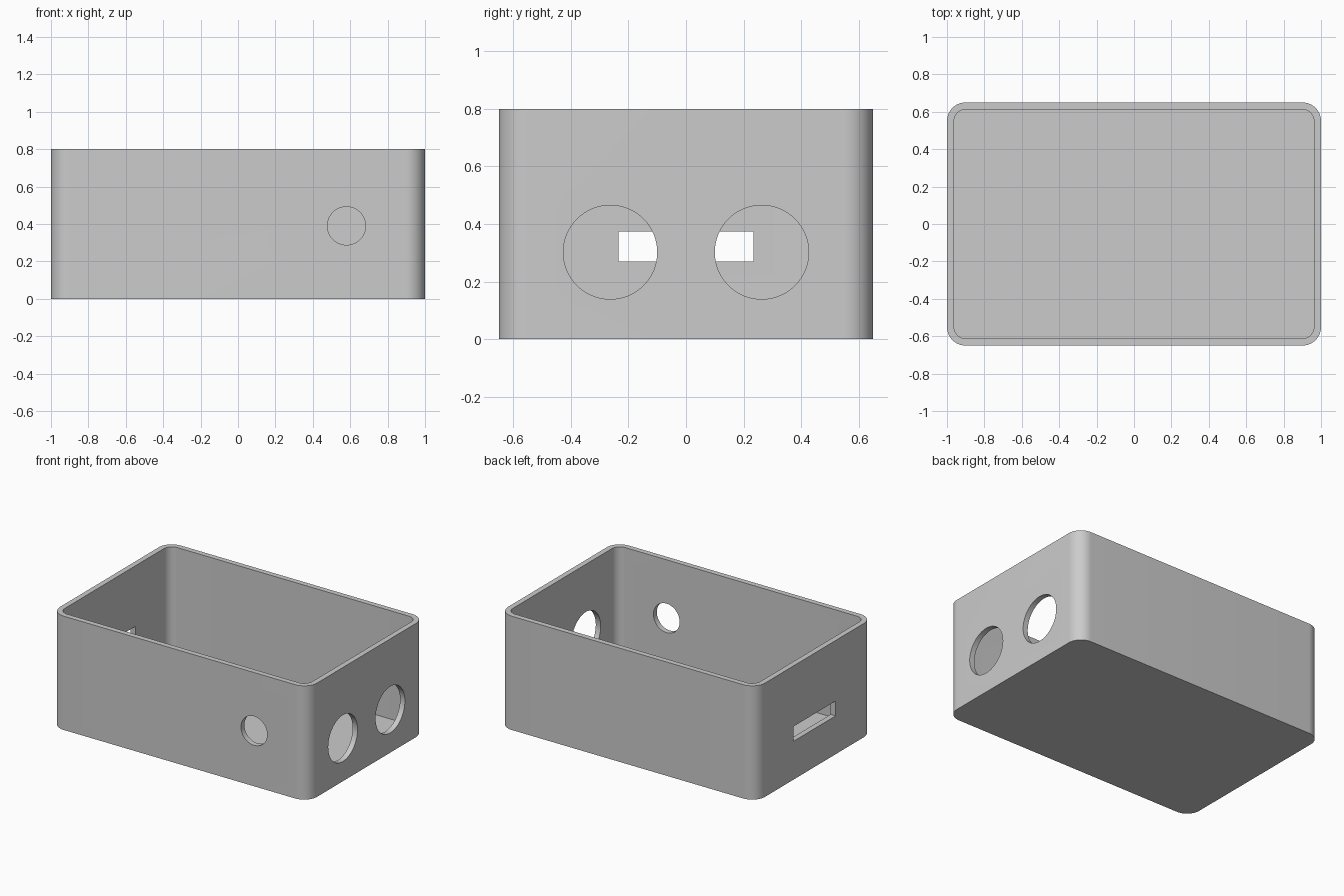
import bpy, bmesh, math
from mathutils import Matrix

cube = bpy.data.objects.get("Cube")
if cube:
    bpy.data.objects.remove(cube, do_unlink=True)

HALF_X, HALF_Y, HEIGHT = 1.0, 0.65, 0.8
WALL, CORNER = 0.038, 0.1

grey = bpy.data.materials.new("plain grey")
grey.use_nodes = True
colour = (0.6, 0.6, 0.6, 1)
grey.diffuse_color = colour
grey.node_tree.nodes["Principled BSDF"].inputs["Base Color"].default_value = colour


def add_object(name, bm):
    bmesh.ops.recalc_face_normals(bm, faces=bm.faces)
    mesh = bpy.data.meshes.new(name)
    bm.to_mesh(mesh)
    bm.free()
    mesh.materials.append(grey)
    obj = bpy.data.objects.new(name, mesh)
    bpy.context.collection.objects.link(obj)
    return obj


def rounded_block(name, inset, bottom, top, steps=16):
    """Upright block with rounded vertical corners."""
    bm = bmesh.new()
    radius = CORNER - inset
    ring = []
    for quarter, (sx, sy) in enumerate([(1, 1), (-1, 1), (-1, -1), (1, -1)]):
        for i in range(steps + 1):
            a = (quarter + i / steps) * math.pi / 2
            ring.append(bm.verts.new((sx * (HALF_X - CORNER) + radius * math.cos(a),
                                      sy * (HALF_Y - CORNER) + radius * math.sin(a), bottom)))
    face = bm.faces.new(ring)
    moved = bmesh.ops.extrude_face_region(bm, geom=[face], use_keep_orig=True)["geom"]
    bmesh.ops.translate(bm, verts=[v for v in moved if isinstance(v, bmesh.types.BMVert)],
                        vec=(0, 0, top - bottom))
    return add_object(name, bm)


def round_cutter(name, centre, radius, axis):
    bm = bmesh.new()
    turn = Matrix.Rotation(math.pi / 2, 4, axis)
    bmesh.ops.create_cone(bm, cap_ends=True, segments=64, radius1=radius, radius2=radius,
                          depth=0.2, matrix=Matrix.Translation(centre) @ turn)
    return add_object(name, bm)


def box_cutter(name, centre, size):
    bm = bmesh.new()
    bmesh.ops.create_cube(bm, size=1, matrix=Matrix.Translation(centre) @ Matrix.Diagonal((*size, 1)))
    return add_object(name, bm)


# Open box shell
box = rounded_block("open_box", 0, 0, HEIGHT)
cutters = [rounded_block("cavity_cutter", WALL, WALL, HEIGHT + 0.1)]

# Front hole, pair of side holes, and slot on the opposite end
cutters.append(round_cutter("front_hole_cutter", (0.58, -HALF_Y, 0.39), 0.102, 'X'))
for side, y in (("front", -0.263), ("back", 0.263)):
    cutters.append(round_cutter(side + "_side_hole_cutter", (HALF_X, y, 0.302), 0.163, 'Y'))
cutters.append(box_cutter("slot_cutter", (-HALF_X, 0, 0.322), (0.2, 0.468, 0.104)))

for cutter in cutters:
    cut = box.modifiers.new(cutter.name, 'BOOLEAN')
    cut.operation, cut.solver, cut.object = 'DIFFERENCE', 'EXACT', cutter
    cutter.hide_render = True

# Apply the cuts, remove the cutters, and smooth the curved walls
bpy.ops.object.select_all(action='DESELECT')
box.select_set(True)
bpy.context.view_layer.objects.active = box
for cutter in cutters:
    bpy.ops.object.modifier_apply(modifier=cutter.name)
    bpy.data.objects.remove(cutter, do_unlink=True)
bpy.ops.object.shade_smooth_by_angle(angle=math.radians(30))
